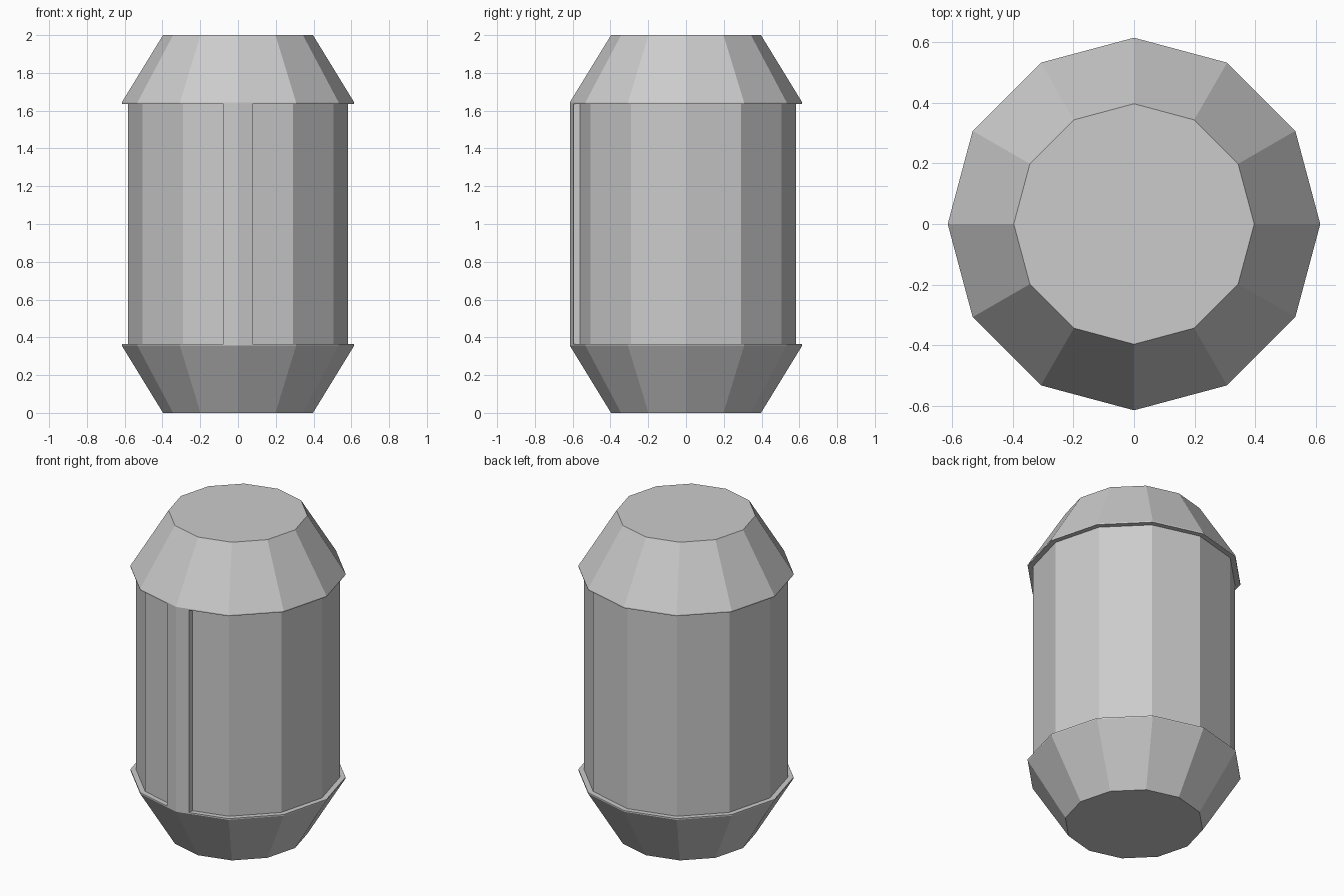
import bpy
from math import cos, sin, tan, pi

if "Cube" in bpy.data.objects:
    bpy.data.objects.remove(bpy.data.objects["Cube"])

SIDES = 12
R_END, R_RIM, R_BODY = 0.397, 0.615, 0.583
Z_EDGE, Z_LEDGE, TOP = 0.356, 0.364, 2.0


def make_object(name, verts, faces):
    mesh = bpy.data.meshes.new(name)
    mesh.from_pydata(verts, [], faces)
    mesh.update()
    obj = bpy.data.objects.new(name, mesh)
    bpy.context.collection.objects.link(obj)
    return obj


def lathe(name, profile):
    """Spin a bottom-to-top (radius, z) profile, with flat end caps."""
    verts = [(r * cos(2 * pi * i / SIDES), r * sin(2 * pi * i / SIDES), z)
             for r, z in profile for i in range(SIDES)]
    faces = [tuple(reversed(range(SIDES)))]
    for k in range(len(profile) - 1):
        for i in range(SIDES):
            j = (i + 1) % SIDES
            faces.append((k * SIDES + i, k * SIDES + j,
                          (k + 1) * SIDES + j, (k + 1) * SIDES + i))
    last = (len(profile) - 1) * SIDES
    faces.append(tuple(range(last, last + SIDES)))
    return make_object(name, verts, faces)


# Canister: tapered ends with thin rims around a recessed body
lower = [(R_END, 0), (R_RIM, Z_EDGE), (R_RIM, Z_LEDGE), (R_BODY, Z_LEDGE)]
upper = [(r, TOP - z) for r, z in reversed(lower)]
lathe("canister", lower + upper)

# Front rib: flush with the rims, wrapping the front corner of the body
w = 0.077
slope = tan(pi / SIDES) * w
section = [(-w, -R_BODY + slope), (-w, -R_RIM + slope), (0, -R_RIM),
           (w, -R_RIM + slope), (w, -R_BODY + slope)]
n = len(section)
verts = [(x, y, z) for z in (Z_LEDGE, TOP - Z_LEDGE) for x, y in section]
make_object("front_rib", verts,
            [(i, i + 1, n + i + 1, n + i) for i in range(n - 1)])
